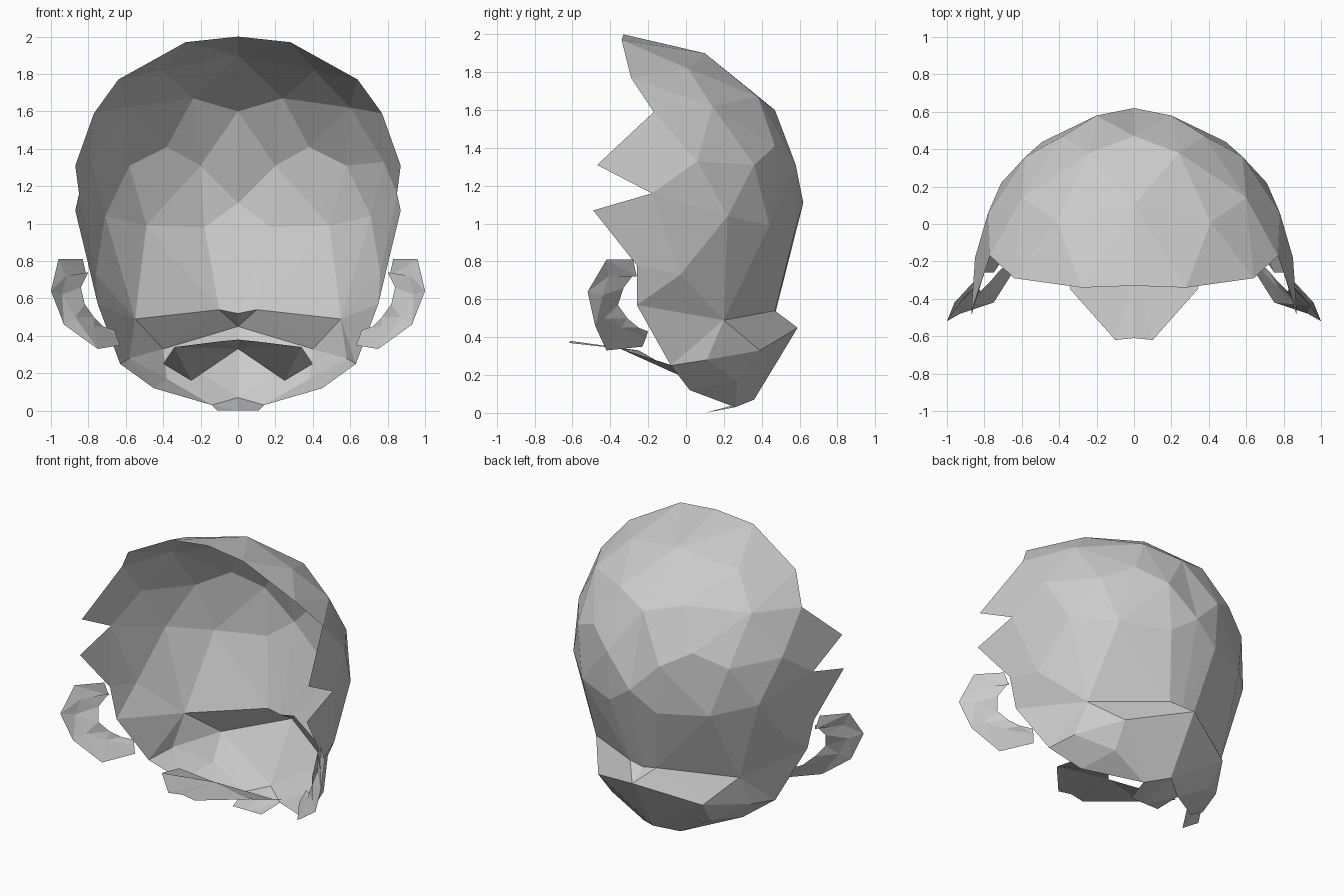
import bpy
import math
from mathutils import Vector
from mathutils.geometry import delaunay_2d_cdt

if "Cube" in bpy.data.objects:
    bpy.data.objects.remove(bpy.data.objects["Cube"], do_unlink=True)

# One plain grey for everything
grey = bpy.data.materials.new("plain_grey")
grey.use_nodes = True
grey.diffuse_color = (0.6, 0.6, 0.6, 1)
grey.node_tree.nodes["Principled BSDF"].inputs["Base Color"].default_value = grey.diffuse_color


def mirrored_part(name, points, faces):
    """Make a flat shaded sheet from its left half and mirror it across x."""
    mesh = bpy.data.meshes.new(name)
    mesh.from_pydata([tuple(point) for point in points], [], faces)
    mesh.materials.append(grey)
    part = bpy.data.objects.new(name, mesh)
    bpy.context.scene.collection.objects.link(part)
    mirror = part.modifiers.new("mirror", "MIRROR")
    mirror.use_axis[0] = True
    mirror.use_mirror_merge = True
    mirror.merge_threshold = 0.001
    return part


def unroll(point, centre):
    """Flatten a shell point around the backward axis, keeping its angle."""
    ray = (point - centre).normalized()
    spread = math.acos(max(-1, min(1, ray.y)))
    around = Vector((ray.x, ray.z))
    return around.normalized() * spread if around.length > 0 else Vector((0, 0))


def triangulated_shell(name, outline, inside, creases, centre):
    """Span a faceted shell over an outline, inner points and fold lines."""
    points = []
    for point in outline + inside + [p for crease in creases for p in crease]:
        if point not in points:
            points.append(point)
    edges = list(zip(outline, outline[1:] + outline[:1]))
    for crease in creases:
        edges += zip(crease, crease[1:])
    edges = [(points.index(a), points.index(b)) for a, b in edges]
    solid = [Vector(point) for point in points]
    flat = [unroll(point, centre) for point in solid]
    result = delaunay_2d_cdt(flat, edges, [], 1, 0.00001)
    origin = result[3]
    faces = []
    for triangle in result[2]:
        face = [origin[i][0] for i in triangle if origin[i]]
        if len(face) < 3:
            continue
        a, b, c = (solid[i] for i in face)
        if (b - a).cross(c - a).dot(a - centre) < 0:
            face.reverse()
        faces.append(face)
    return mirrored_part(name, solid, faces)


# Jagged front rim of the scalp, from the crown down to the chin
rim = [
    (0, -.33, 2), (.28, -.34, 1.97), (.64, -.29, 1.77), (.77, -.17, 1.59),
    (.87, -.47, 1.31), (.85, -.18, 1.16), (.87, -.49, 1.07), (.8, -.26, .78),
    (.75, -.26, .57), (.63, -.08, .25), (.45, .02, .12), (.14, .26, .03),
]
# Middle line of the back, from the chin up to the crown
chin, nape, fold = (0, .36, .07), (0, .59, .45), (0, .47, .52)
back_line = [chin, nape, fold, (0, .62, 1.11), (0, .47, 1.6), (0, .1, 1.9)]
# Facet corners of the scalp
scalp = [
    (.41, .01, 1.82), (.6, .14, 1.62), (.24, .38, 1.67), (.38, .47, 1.41),
    (.58, .36, 1.31), (.78, .06, 1.33), (.2, .58, 1.31), (.18, .58, .98),
    (.49, .44, .99), (.71, .22, 1.04), (.76, -.03, .73), (.58, .11, .28),
    (.38, .27, .17),
]
# Fold where the scalp steps out over the neck
fold_end = (.55, .2, .49)
creases = [
    [fold_end, (.1, .47, .54), fold],
    [fold_end, (.4, .39, .33), nape],
]
triangulated_shell("head_shell", rim + back_line, scalp, creases, Vector((0, -.3, .7)))

# Thin sheet with a notched rear edge, hanging forward of the mouth
lip = [(0, -.61, .38), (.1, -.62, .37), (.34, -.35, .34),
       (.4, -.07, .25), (.25, .05, .16), (0, -.25, .33)]
mirrored_part("moustache_sheet", lip, [(0, 1, 5), (1, 2, 5), (2, 4, 5), (2, 3, 4)])

# Small flap under the chin
flap = [chin, (.14, .26, .03), (.11, .1, 0), (0, .1, 0)]
mirrored_part("chin_flap", flap, [(0, 1, 3), (1, 2, 3)])

# Each ear: hooked strip lofted through the outer edge, lip and inner edge
outer_edge = [(.83, -.28, .81), (.96, -.42, .81), (1, -.52, .64),
              (.93, -.48, .46), (.75, -.42, .33), (.63, -.23, .35)]
ear_lip = [(.81, -.26, .72), (.92, -.41, .72), (.94, -.44, .62),
           (.87, -.43, .5), (.77, -.34, .45), (.65, -.21, .4)]
inner_edge = [(.8, -.27, .74), (.84, -.33, .66), (.82, -.36, .57),
              (.77, -.31, .5), (.72, -.25, .45), (.66, -.2, .43)]
lines = [outer_edge, ear_lip, inner_edge]
count = len(outer_edge)
strips = []
for row in range(len(lines) - 1):
    for i in range(count - 1):
        a, b = row * count + i, (row + 1) * count + i
        strips += [(a, a + 1, b), (a + 1, b + 1, b)]
mirrored_part("ears", sum(lines, []), strips)
